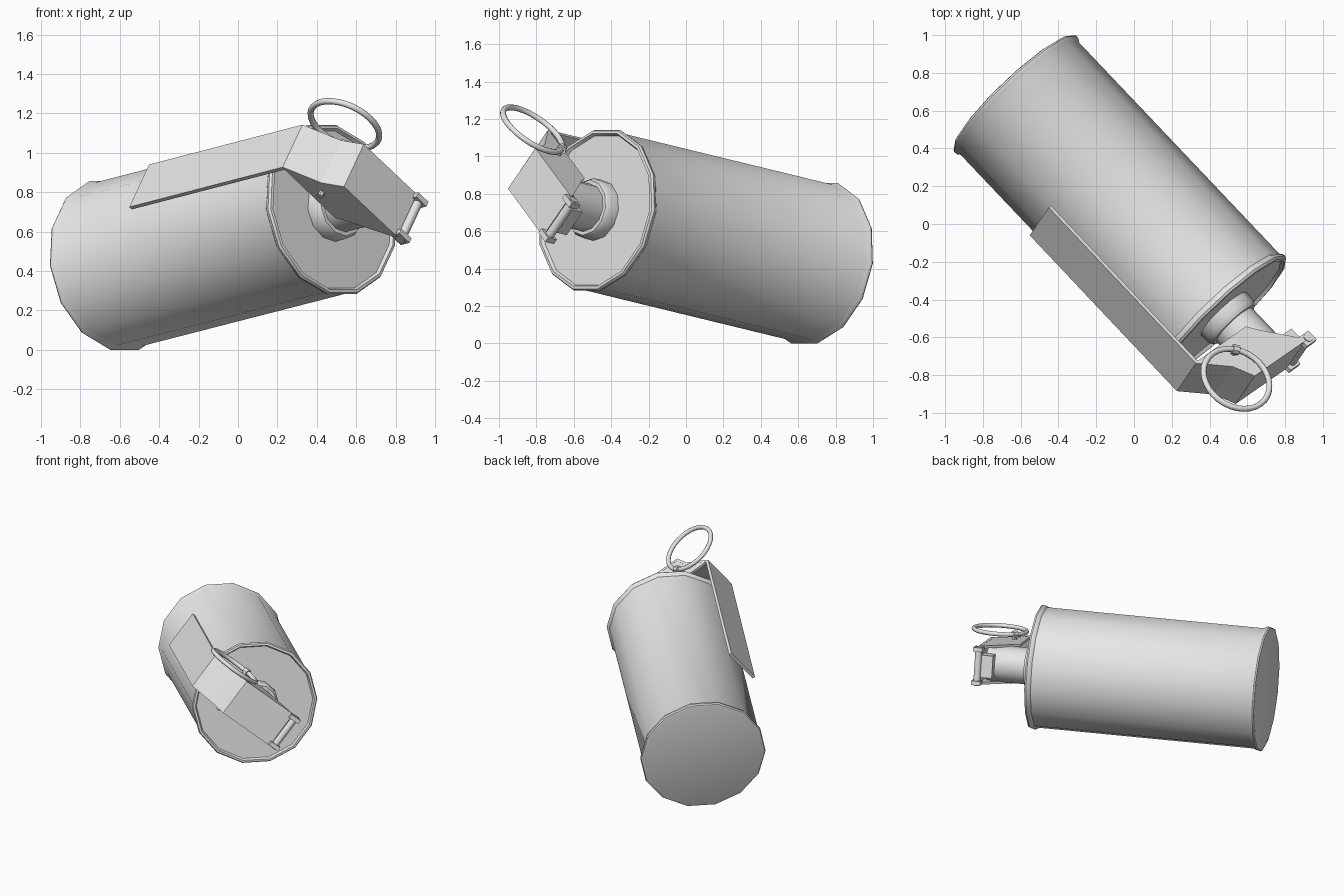
import bpy, bmesh, math
from mathutils import Matrix, Vector

if "Cube" in bpy.data.objects:
    bpy.data.objects.remove(bpy.data.objects["Cube"])

# Canister frame: origin at the front cap centre, local z along the axis
axis = Vector((0.678, -0.715, 0.174)).normalized()
side = Vector((-axis.y, axis.x, 0)).normalized()
up = axis.cross(side)
FRAME = Matrix((side, up, axis)).transposed().to_4x4()
FRAME.translation = (0.48, -0.48, 0.713)

# Lever frame: x = radial out, y = along the axis, z = across the lever
ang = math.radians(141.4)
rad = Vector((math.cos(ang), math.sin(ang), 0))
wid = Vector((math.sin(ang), -math.cos(ang), 0))
LEVER = FRAME @ Matrix((rad, Vector((0, 0, 1)), wid)).transposed().to_4x4()

metal = bpy.data.materials.new("grey_metal")
metal.diffuse_color = (0.8, 0.8, 0.8, 1)
metal.use_nodes = True
metal.node_tree.nodes["Principled BSDF"].inputs["Base Color"].default_value = metal.diffuse_color


def finish(name, bm, matrix, smooth=True):
    bmesh.ops.recalc_face_normals(bm, faces=bm.faces[:])
    mesh = bpy.data.meshes.new(name)
    bm.to_mesh(mesh)
    bm.free()
    mesh.transform(matrix)
    mesh.materials.append(metal)
    ob = bpy.data.objects.new(name, mesh)
    bpy.context.collection.objects.link(ob)
    if smooth:
        bpy.ops.object.select_all(action='DESELECT')
        ob.select_set(True)
        bpy.context.view_layer.objects.active = ob
        bpy.ops.object.shade_smooth_by_angle(angle=math.radians(37))
    return ob


def lathe(name, profile, n, matrix):
    """Spin (radius, height) points around z and cap both ends."""
    bm = bmesh.new()
    rings = [[bm.verts.new((r * math.cos(2 * math.pi * i / n),
                            r * math.sin(2 * math.pi * i / n), z))
              for i in range(n)] for r, z in profile]
    for a, b in zip(rings, rings[1:]):
        for i in range(n):
            j = (i + 1) % n
            bm.faces.new((a[i], a[j], b[j], b[i]))
    bm.faces.new(rings[0])
    bm.faces.new(rings[-1])
    return finish(name, bm, matrix)


def prism(name, points, w0, w1):
    """Extrude an (along axis, radial) outline across the lever."""
    bm = bmesh.new()
    lo, hi = ([bm.verts.new((r, s, w)) for s, r in points] for w in (w0, w1))
    n = len(points)
    for i in range(n):
        j = (i + 1) % n
        bm.faces.new((lo[i], lo[j], hi[j], hi[i]))
    bm.faces.new(lo)
    bm.faces.new(hi)
    return finish(name, bm, LEVER, False)


def rod(name, s, r, w0, w1, radius, n=10):
    """Round pin running across the lever."""
    place = LEVER @ Matrix.Translation((r, s, 0))
    return lathe(name, [(radius, w0), (radius, w1)], n, place)


def rect(s0, s1, r0, r1):
    return [(s0, r0), (s1, r0), (s1, r1), (s0, r1)]


# Canister with rolled rims and a recessed front cap
lathe("canister", [(0.425, -1.65), (0.441, -1.645), (0.447, -1.635), (0.443, -1.615),
                   (0.432, -1.6), (0.432, -0.035), (0.443, -0.022), (0.447, -0.005),
                   (0.440, 0.008), (0.425, 0.01), (0.415, -0.008)], 14, FRAME)

# Fuze collar and neck
lathe("fuze_collar", [(0.165, -0.02), (0.165, 0.05), (0.15, 0.075), (0.12, 0.075)], 12, FRAME)
lathe("fuze_neck", [(0.13, 0.0), (0.13, 0.355)], 12, FRAME)

# Bent safety lever
prism("safety_lever", [(-0.997, 0.477), (0.155, 0.48), (0.287, 0.313), (0.397, 0.25),
                       (0.402, -0.165), (0.382, -0.165), (0.377, 0.238),
                       (0.276, 0.296), (0.146, 0.46), (-0.997, 0.457)], -0.14, 0.14)

# Side flanges at the bent end of the lever
cheek = [(0.15, 0.475), (0.283, 0.309), (0.392, 0.247), (0.395, -0.15),
         (0.37, -0.15), (0.2, 0.02), (0.15, 0.06)]
for tag, w in (("left", -0.139), ("right", 0.121)):
    prism("lever_flange_" + tag, cheek, w, w + 0.018)

# Hinge: block on the neck, pin and end tabs
prism("hinge_block", rect(0.29, 0.375, -0.2, -0.08), -0.08, 0.08)
rod("hinge_pin", 0.395, -0.195, -0.14, 0.14, 0.025)
for tag, w in (("left", -0.135), ("right", 0.105)):
    prism("hinge_tab_" + tag, rect(0.365, 0.43, -0.23, -0.15), w, w + 0.03)

# Pull pin, its eye and the pull ring
rod("pull_pin", 0.228, 0.248, -0.165, 0.185, 0.016, 8)
eye = LEVER @ Matrix.Translation((0.248, 0.228, 0.174)) \
    @ Vector((1, -1, 0)).to_track_quat('Z', 'Y').to_matrix().to_4x4()
lathe("pin_eye", [(0.027, -0.018), (0.027, 0.018)], 8, eye)

bm = bmesh.new()
N, K = 32, 8
loops = []
for i in range(N):
    a = 2 * math.pi * i / N
    loops.append([])
    for k in range(K):
        b = 2 * math.pi * k / K
        d = 0.187 + 0.016 * math.cos(b)
        loops[i].append(bm.verts.new((0.38 + d * math.cos(a), 0.36 + d * math.sin(a),
                                      0.174 + 0.016 * math.sin(b))))
for i in range(N):
    p, q = loops[i], loops[(i + 1) % N]
    for k in range(K):
        m = (k + 1) % K
        bm.faces.new((p[k], q[k], q[m], p[m]))
ring = finish("pull_ring", bm, LEVER, False)
ring.data.shade_smooth()
